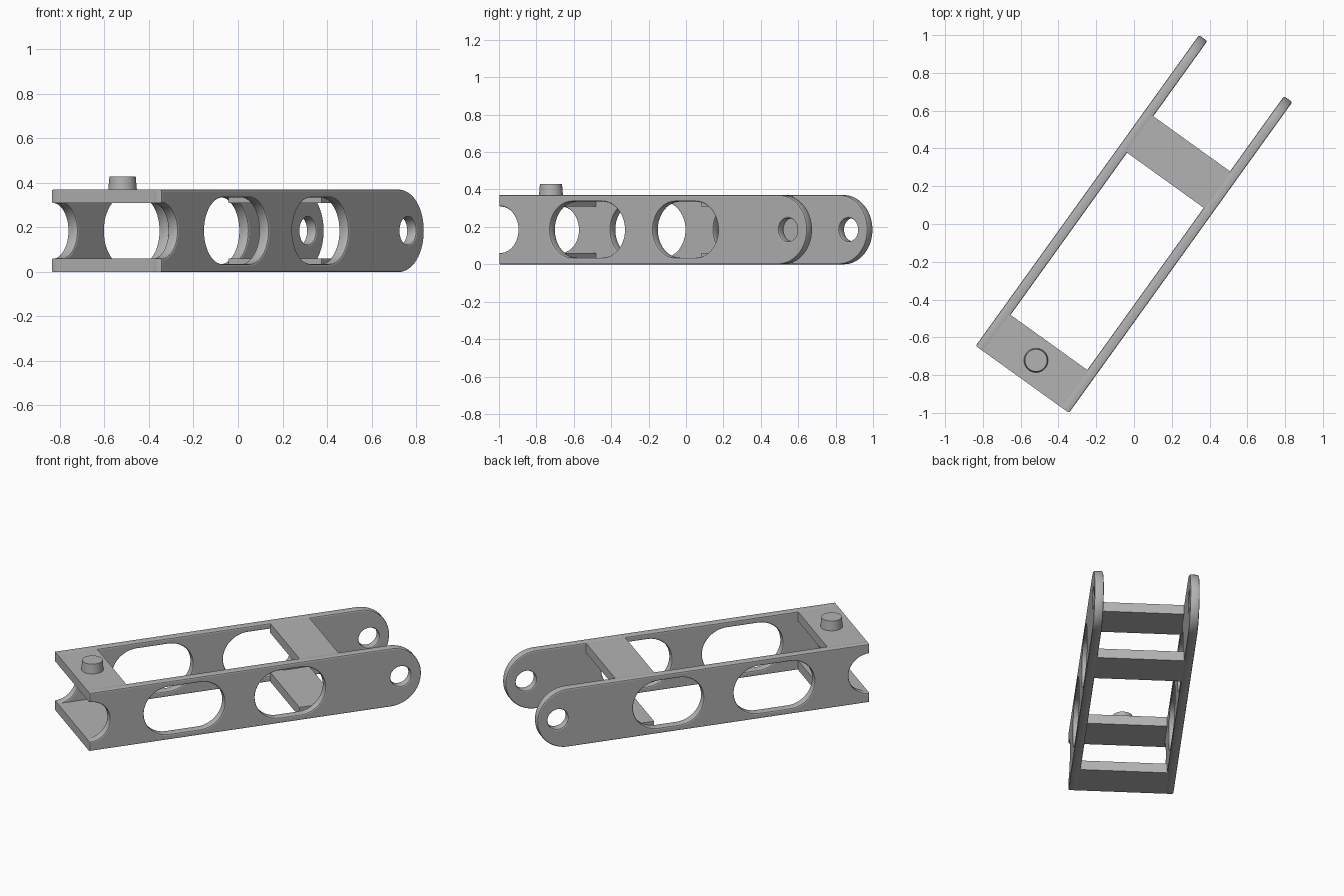
import bpy
from math import pi, cos, sin, radians
from mathutils import Matrix

if "Cube" in bpy.data.objects:
    bpy.data.objects.remove(bpy.data.objects["Cube"], do_unlink=True)

HALF_LEN, HALF_WIDTH, HEIGHT = 1.013, 0.304, 0.37
RAIL, PLATE, EDGE = 0.054, 0.06, 0.008
MID = HEIGHT / 2
TURN = Matrix.Rotation(radians(54.3), 4, "Z")   # the frame lies diagonally

grey = bpy.data.materials.new("grey")
grey.use_nodes = True
grey.diffuse_color = (0.45, 0.45, 0.45, 1)
grey.node_tree.nodes["Principled BSDF"].inputs["Base Color"].default_value = grey.diffuse_color


def finish(obj):
    obj.data.materials.clear()
    obj.data.materials.append(grey)
    bpy.ops.object.select_all(action="DESELECT")
    obj.select_set(True)
    bpy.context.view_layer.objects.active = obj
    bpy.ops.object.shade_smooth_by_angle(angle=radians(35))


def arc(cx, r, start, end, steps):
    angles = [start + (end - start) * i / steps for i in range(steps + 1)]
    return [(cx + r * cos(a), MID + r * sin(a)) for a in angles]


def slot(x0, x1, r):
    return arc(x1 - r, r, -pi / 2, pi / 2, 24) + arc(x0 + r, r, pi / 2, 3 * pi / 2, 24)


def rail(name, y):
    # side outline: notched front end, round tip, two slots and a pin hole
    outline = (arc(HALF_LEN - MID, MID, -pi / 2, pi / 2, 32) + [(-HALF_LEN, HEIGHT)]
               + arc(-HALF_LEN, MID - PLATE, pi / 2, -pi / 2, 24) + [(-HALF_LEN, 0)])
    pin_hole = arc(0.888, 0.062, 0, 2 * pi, 32)[:-1]
    curve = bpy.data.curves.new(name, "CURVE")
    curve.dimensions = "2D"
    curve.fill_mode = "BOTH"
    curve.extrude = RAIL / 2 - EDGE
    curve.bevel_depth = EDGE
    curve.bevel_resolution = 1
    curve.offset = -EDGE
    for points in (outline, slot(-0.68, -0.187, 0.15), slot(-0.002, 0.428, 0.15), pin_hole):
        spline = curve.splines.new("POLY")
        spline.points.add(len(points) - 1)
        for p, (x, z) in zip(spline.points, points):
            p.co = (x, z, 0, 1)
        spline.use_cyclic_u = True
    obj = bpy.data.objects.new(name, curve)
    bpy.context.collection.objects.link(obj)
    obj.matrix_world = TURN @ Matrix.Translation((0, y, 0)) @ Matrix.Rotation(pi / 2, 4, "X")
    bpy.ops.object.select_all(action="DESELECT")
    obj.select_set(True)
    bpy.context.view_layer.objects.active = obj
    bpy.ops.object.convert(target="MESH")
    finish(bpy.context.object)


def plate(name, x0, x1, z):
    width = 2 * (HALF_WIDTH - RAIL + EDGE)
    bpy.ops.mesh.primitive_cube_add(size=1)
    obj = bpy.context.object
    obj.name = name
    obj.data.transform(Matrix.Diagonal((x1 - x0, width, PLATE, 1)))
    obj.matrix_world = TURN @ Matrix.Translation(((x0 + x1) / 2, 0, z))
    finish(obj)


# Side rails
rail("left_rail", HALF_WIDTH - RAIL / 2)
rail("right_rail", -HALF_WIDTH + RAIL / 2)

# Plates joining the rails, above and below
for level, z in (("lower", PLATE / 2), ("upper", HEIGHT - PLATE / 2)):
    plate(level + "_end_plate", -HALF_LEN, -0.772, z)
    plate(level + "_cross_plate", 0.285, 0.523, z)

# Peg on the end plate
bpy.ops.mesh.primitive_cone_add(vertices=40, radius1=0.065, radius2=0.059, depth=0.07)
peg = bpy.context.object
peg.name = "peg"
peg.matrix_world = TURN @ Matrix.Translation((-0.889, 0, 0.395))
finish(peg)
